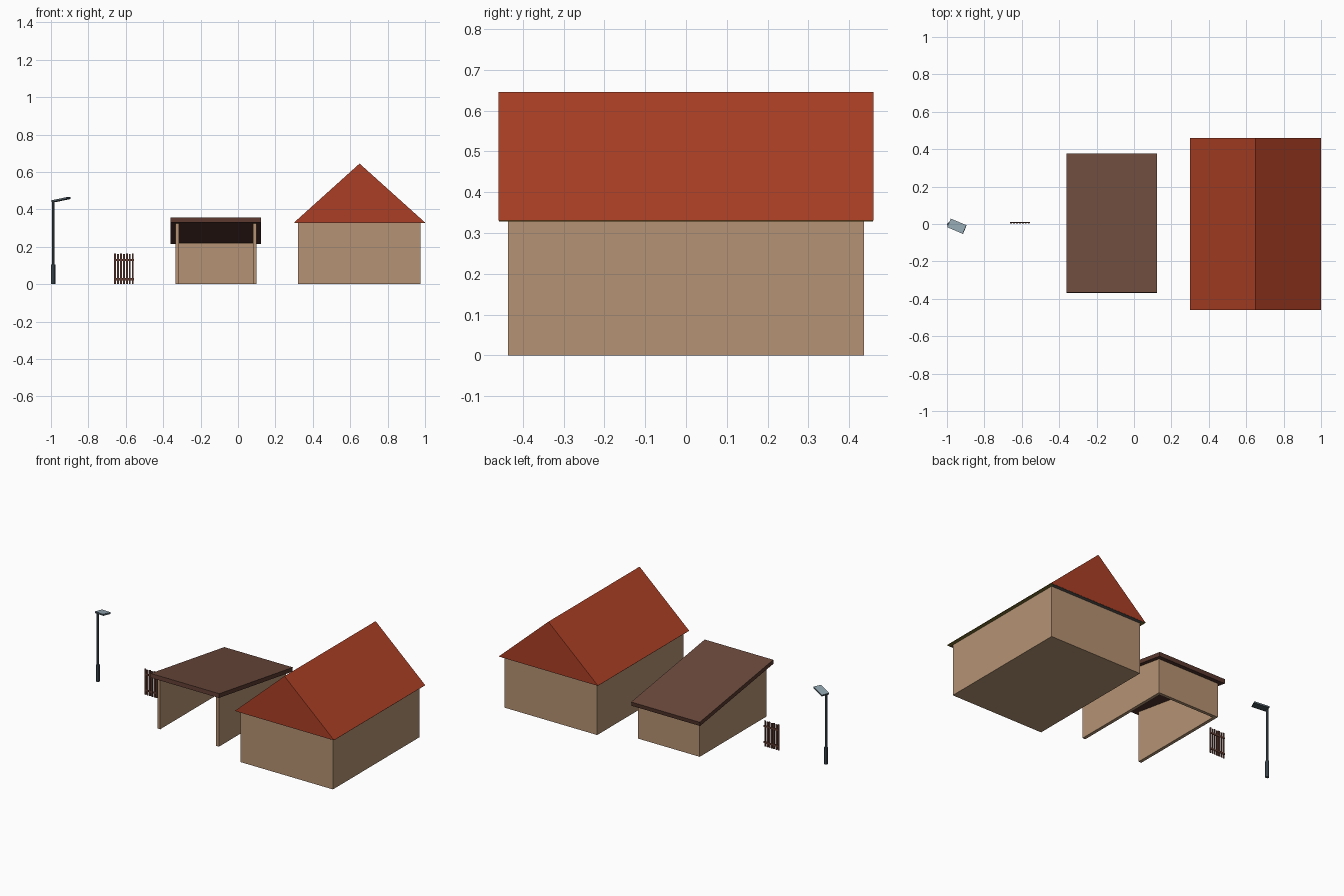
import bpy, bmesh, math
from mathutils import Matrix, Vector

if "Cube" in bpy.data.objects:
    bpy.data.objects.remove(bpy.data.objects["Cube"])


def lin(c):
    c /= 255
    return c / 12.92 if c <= 0.04045 else ((c + 0.055) / 1.055) ** 2.4


def mat(name, r, g, b):
    m = bpy.data.materials.new(name)
    m.diffuse_color = (lin(r), lin(g), lin(b), 1)
    m.use_nodes = True
    m.node_tree.nodes["Principled BSDF"].inputs["Base Color"].default_value = m.diffuse_color
    return m


PLASTER = mat("tan plaster", 181, 146, 115)
TILE = mat("red roof", 171, 63, 37)
BOARD = mat("brown roof sheet", 108, 74, 60)
TRIM = mat("dark brown trim", 88, 56, 46)
WOOD = mat("fence wood", 96, 60, 50)
STEEL = mat("slate steel", 74, 88, 96)
LAMP = mat("pale lamp top", 146, 166, 177)
SOFFIT = mat("grey soffit", 95, 92, 88)
OLIVE = mat("olive soffit", 122, 113, 48)


def finish(name, bm, mats):
    bmesh.ops.recalc_face_normals(bm, faces=bm.faces)
    me = bpy.data.meshes.new(name)
    bm.to_mesh(me)
    bm.free()
    for m in mats:
        me.materials.append(m)
    ob = bpy.data.objects.new(name, me)
    bpy.context.collection.objects.link(ob)
    return ob


def box(name, lo, hi, m):
    lo, hi = Vector(lo), Vector(hi)
    bm = bmesh.new()
    bmesh.ops.create_cube(bm, size=1, matrix=Matrix.Translation((lo + hi) / 2)
                          @ Matrix.Diagonal((*(hi - lo), 1)))
    return finish(name, bm, [m])


def extrude(name, pts, step, mats, top_index=None):
    """Extrude a flat outline by a vector; upward faces may get their own colour."""
    bm = bmesh.new()
    f = bm.faces.new([bm.verts.new(p) for p in pts])
    r = bmesh.ops.extrude_face_region(bm, geom=[f], use_keep_orig=True)
    bmesh.ops.translate(bm, vec=step, verts=[v for v in r["geom"] if isinstance(v, bmesh.types.BMVert)])
    bmesh.ops.recalc_face_normals(bm, faces=bm.faces)
    if top_index is not None:
        for f in bm.faces:
            if f.normal.z > 0.7:
                f.material_index = top_index
    return finish(name, bm, mats)


def cylinder(name, x, y, z0, z1, r, m):
    bm = bmesh.new()
    bmesh.ops.create_cone(bm, cap_ends=True, segments=8, radius1=r, radius2=r, depth=z1 - z0,
                          matrix=Matrix.Translation((x, y, (z0 + z1) / 2)))
    return finish(name, bm, [m])


# House: wall block, gable roof, thin soffit strips under the overhang
box("house_walls", (0.322, -0.436, 0), (0.976, 0.436, 0.33), PLASTER)
extrude("house_roof", [(0.30, -0.46, 0.33), (1.0, -0.46, 0.33), (0.65, -0.46, 0.645)],
        (0, 0.92, 0), [TILE])
for s in (-1, 1):
    ex, gy = 0.65 + s * 0.338, s * 0.448
    box("eave_soffit", (ex - 0.011, -0.458, 0.328), (ex + 0.011, 0.458, 0.3305), OLIVE)
    box("gable_soffit", (0.324, gy - 0.011, 0.328), (0.976, gy + 0.011, 0.3305), SOFFIT)

# Open-front shelter: two tapered side walls, back wall, sloping roof slab
slope = (0.215 - 0.330) / 0.74


def under(y):
    return 0.330 + slope * (y + 0.365)


Y0, Y1 = -0.335, 0.34
for name, x in (("shelter_left_wall", -0.335), ("shelter_right_wall", 0.08)):
    extrude(name, [(x, Y0, 0), (x, Y1, 0), (x, Y1, under(Y1)), (x, Y0, under(Y0))],
            (0.02, 0, 0), [PLASTER])
box("shelter_back_wall", (-0.316, Y1 - 0.02, 0), (0.081, Y1, under(Y1)), PLASTER)
n = Vector((0, -slope, 1)).normalized() * 0.026
a, b = Vector((-0.36, -0.37, under(-0.37))), Vector((-0.36, 0.372, under(0.372)))
extrude("shelter_roof", [a, b, b + n, a + n], (0.484, 0, 0), [TRIM, BOARD], 1)

# Picket fence panel
for i in range(7):
    x = -0.6575 + i * 0.0158
    top = 0.165 - 0.004 * (i % 2)
    box("picket", (x - 0.005, 0.003, 0), (x + 0.005, 0.007, top), WOOD)
for z in (0.027, 0.13):
    box("fence_rail", (-0.664, 0.006, z - 0.006), (-0.555, 0.010, z + 0.006), WOOD)

# Street lamp: thick foot, slim pole, tilted flat head turned towards the front
cylinder("lamp_foot", -0.988, -0.002, 0, 0.105, 0.0115, STEEL)
cylinder("lamp_pole", -0.988, -0.002, 0.105, 0.444, 0.007, STEEL)
head = extrude("lamp_head", [(-0.046, -0.025, -0.005), (0.046, -0.025, -0.005),
                             (0.046, 0.025, -0.005), (-0.046, 0.025, -0.005)],
               (0, 0, 0.010), [STEEL, LAMP], 1)
head.matrix_world = (Matrix.Translation((-0.947, -0.012, 0.452))
                     @ Matrix.Rotation(math.radians(-23), 4, "Z")
                     @ Matrix.Rotation(math.radians(-11), 4, "Y"))
